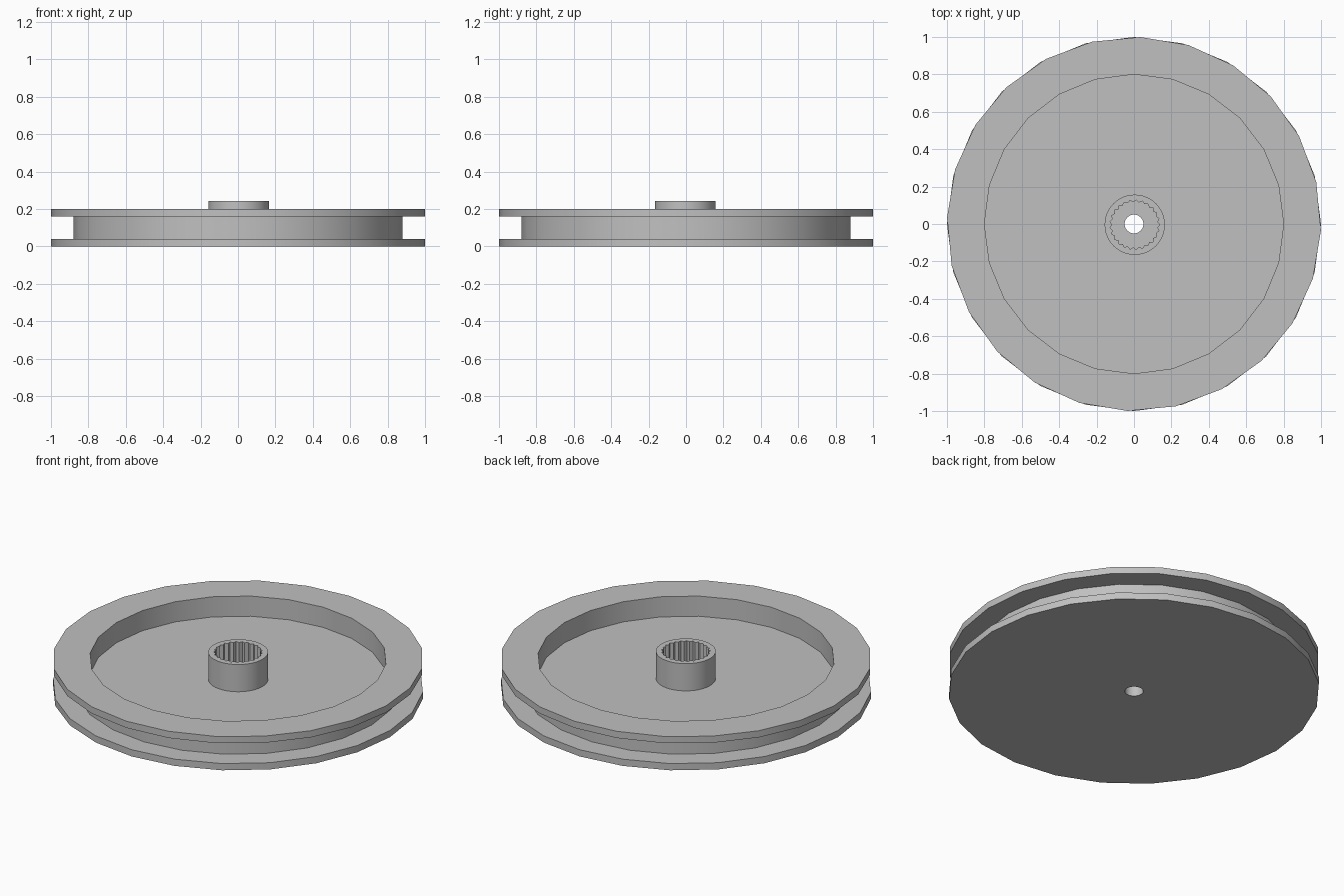
import bpy, bmesh
from math import sin, cos, radians, tau

if "Cube" in bpy.data.objects:
    bpy.data.objects.remove(bpy.data.objects["Cube"], do_unlink=True)

grey = bpy.data.materials.new("plain_grey")
grey.use_nodes = True
colour = (0.53, 0.53, 0.53, 1)
grey.diffuse_color = colour
grey.node_tree.nodes["Principled BSDF"].inputs["Base Color"].default_value = colour


def ring(sides, *radii, turn=0, centre=(0, 0)):
    """Closed outline; several radii alternate to make teeth."""
    points = []
    for i in range(sides):
        a = tau * i / sides + radians(turn)
        r = radii[i % len(radii)]
        points.append((centre[0] + r * cos(a), centre[1] + r * sin(a)))
    return points


def plate(name, outer, inner, bottom, top):
    """Extruded outline with a hole."""
    curve = bpy.data.curves.new(name, 'CURVE')
    curve.dimensions = '2D'
    curve.fill_mode = 'BOTH'
    curve.extrude = (top - bottom) / 2
    for outline in (outer, inner):
        spline = curve.splines.new('POLY')
        spline.points.add(len(outline) - 1)
        for point, (x, y) in zip(spline.points, outline):
            point.co = (x, y, 0, 1)
        spline.use_cyclic_u = True
    obj = bpy.data.objects.new(name, curve)
    obj.location.z = (top + bottom) / 2
    bpy.context.collection.objects.link(obj)
    bpy.ops.object.select_all(action='DESELECT')
    obj.select_set(True)
    bpy.context.view_layer.objects.active = obj
    bpy.ops.object.convert(target='MESH')
    obj = bpy.context.object
    obj.name = name

    # Weld the caps to the walls
    bm = bmesh.new()
    bm.from_mesh(obj.data)
    bmesh.ops.remove_doubles(bm, verts=bm.verts, dist=0.0001)
    bmesh.ops.recalc_face_normals(bm, faces=bm.faces)
    bm.to_mesh(obj.data)
    bm.free()
    obj.data.materials.clear()
    obj.data.materials.append(grey)
    bpy.ops.object.shade_smooth_by_angle(angle=radians(30))
    return obj


SIDES = 24
bore = ring(48, 0.05)
pocket = ring(SIDES, 0.8)
hub_centre = (0.004, -0.004)

# Lower flange and the web that forms the pocket floor
plate("lower_flange", ring(SIDES, 1.0), bore, 0, 0.04)
plate("pocket_floor", ring(SIDES, 0.84), bore, 0.04, 0.08)

# Groove wall and upper flange
plate("groove_wall", ring(SIDES, 0.88), pocket, 0.04, 0.16)
plate("upper_flange", ring(SIDES, 1.0, turn=-2), pocket, 0.16, 0.2)

# Hub with a toothed socket
plate("splined_hub", ring(48, 0.161, centre=hub_centre),
      ring(50, 0.133, 0.121, centre=hub_centre), 0.08, 0.242)
